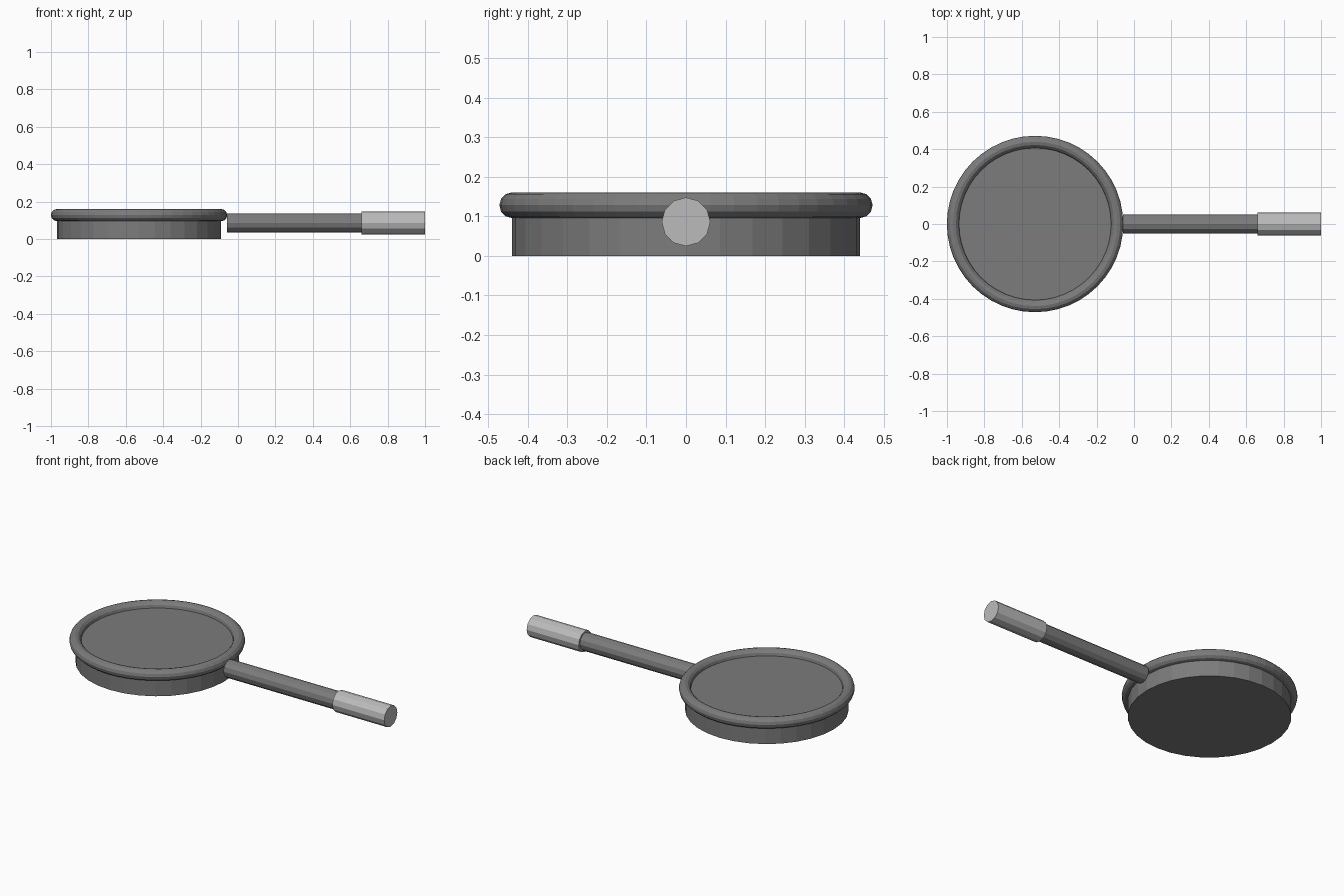
import bpy
from math import pi

if "Cube" in bpy.data.objects:
    bpy.data.objects.remove(bpy.data.objects["Cube"])

PAN_X = -0.529
HANDLE_Z = 0.086


def grey(name, v):
    mat = bpy.data.materials.new(name)
    mat.diffuse_color = (v, v, v, 1)
    mat.use_nodes = True
    mat.node_tree.nodes["Principled BSDF"].inputs["Base Color"].default_value = mat.diffuse_color
    return mat


DARK = grey("dark_iron", 0.2)
LIGHT = grey("grip_grey", 0.5)


def finish(name, mat):
    ob = bpy.context.object
    ob.name = name
    ob.data.materials.append(mat)


def rod(name, x0, x1, radius, sides, mat):
    bpy.ops.mesh.primitive_cylinder_add(
        vertices=sides, radius=radius, depth=x1 - x0,
        location=((x0 + x1) / 2, 0, HANDLE_Z), rotation=(0, pi / 2, 0))
    finish(name, mat)


# shallow round body, closed top and bottom
bpy.ops.mesh.primitive_cylinder_add(
    vertices=32, radius=0.439, depth=0.128, location=(PAN_X, 0, 0.064))
finish("pan_body", DARK)

# rolled rim around the top edge
bpy.ops.mesh.primitive_torus_add(
    major_radius=0.439, minor_radius=0.0325, major_segments=48,
    minor_segments=12, location=(PAN_X, 0, 0.128))
finish("pan_rim", DARK)

# straight handle with a thicker grip at the end
rod("handle", -0.06, 0.67, 0.051, 12, DARK)
rod("grip", 0.66, 1.0, 0.0615, 12, LIGHT)
